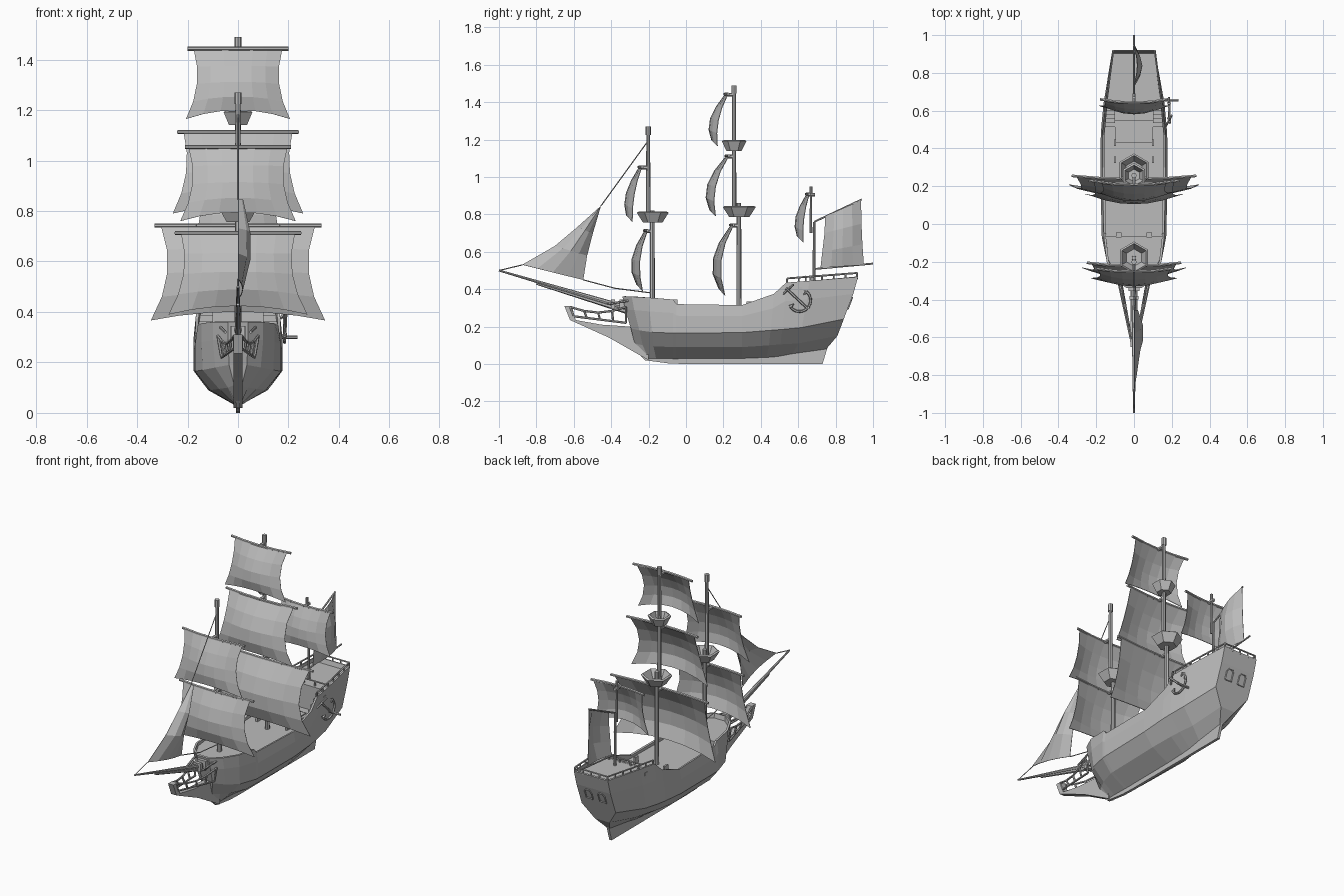
import bpy, bmesh, math
from mathutils import Vector

if "Cube" in bpy.data.objects:
    bpy.data.objects.remove(bpy.data.objects["Cube"])

grey = bpy.data.materials.new("plain_grey")
grey.use_nodes = True
grey.diffuse_color = (0.5, 0.5, 0.5, 1)
grey.node_tree.nodes["Principled BSDF"].inputs["Base Color"].default_value = (0.5, 0.5, 0.5, 1)


def finish(name, bm, thick=0, recalc=True):
    if recalc:
        bmesh.ops.recalc_face_normals(bm, faces=bm.faces)
    me = bpy.data.meshes.new(name)
    bm.to_mesh(me)
    bm.free()
    me.materials.append(grey)
    ob = bpy.data.objects.new(name, me)
    bpy.context.collection.objects.link(ob)
    if thick:
        mod = ob.modifiers.new("thickness", "SOLIDIFY")
        mod.thickness = thick
        mod.offset = -1
    return ob


def grid(bm, rows):
    vs = [[bm.verts.new(p) for p in row] for row in rows]
    for a, b in zip(vs, vs[1:]):
        for i in range(len(a) - 1):
            bm.faces.new((a[i], a[i + 1], b[i + 1], b[i]))
    return vs


def tubes(name, paths, r0, r1=None, sides=6):
    """Round bars along paths, tapering from r0 to r1."""
    r1 = r0 if r1 is None else r1
    bm = bmesh.new()
    for path in paths:
        pts = [Vector(p) for p in path]
        n = len(pts) - 1
        for i in range(n):
            a, b = pts[i], pts[i + 1]
            rot = (b - a).to_track_quat("Z", "Y").to_matrix().to_4x4()
            rot.translation = (a + b) / 2
            bmesh.ops.create_cone(bm, cap_ends=True, segments=sides, depth=(b - a).length, matrix=rot,
                                  radius1=r0 + (r1 - r0) * i / n, radius2=r0 + (r1 - r0) * (i + 1) / n)
    return finish(name, bm)


def boxes(name, items):
    """Boxes given as (centre, size)."""
    bm = bmesh.new()
    for c, s in items:
        vs = bmesh.ops.create_cube(bm, size=1)["verts"]
        for v in vs:
            v.co = Vector(c) + Vector([v.co[k] * s[k] for k in range(3)])
    return finish(name, bm)


def slab(name, outline, half):
    """Upright plate from a (y, z) outline."""
    bm = bmesh.new()
    left, right = ([bm.verts.new((s * half, y, z)) for y, z in outline] for s in (1, -1))
    bm.faces.new(left)
    bm.faces.new(right)
    for i in range(len(left)):
        bm.faces.new((left[i - 1], left[i], right[i], right[i - 1]))
    return finish(name, bm)


# Hull stations: rail y, keel y, rail (half width, z), wale (half width, z), bilge (half width, z), keel z
stations = [
    (-.34, -.24, .04, .36, .035, .19, .015, .11, .04),
    (-.29, -.20, .10, .36, .09, .18, .04, .10, .03),
    (-.20, -.16, .145, .355, .14, .17, .075, .095, .03),
    (-.07, -.07, .16, .345, .17, .165, .11, .09, .028),
    (-.05, -.05, .16, .32, .172, .165, .11, .09, .028),
    (.30, .30, .168, .315, .177, .168, .118, .09, .03),
    (.47, .43, .168, .375, .176, .18, .105, .10, .035),
    (.535, .49, .162, .435, .172, .185, .095, .105, .04),
    (.66, .57, .15, .445, .16, .195, .08, .11, .055),
    (.92, .75, .115, .465, .115, .24, .05, .15, .08)]
rows = []
for yt, yk, wt, zt, w2, z2, w1, z1, z0 in stations:
    side = [(wt, zt, 1), (max(wt, w2), z2 + .6 * (zt - z2), .85), (w2, z2, .55), (w1, z1, .35), (.008, z0, 0)]
    half = [(x, yk + (yt - yk) * f, z) for x, z, f in side]
    rows.append(half + [(-x, y, z) for x, y, z in reversed(half)])
bm = bmesh.new()
vs = grid(bm, rows)
for ring in (vs[0], vs[-1]):
    for i in range(4):
        bm.faces.new((ring[i], ring[i + 1], ring[8 - i], ring[9 - i]))
finish("hull", bm, .012)


def rail(y, col):
    for a, b in zip(stations, stations[1:]):
        if a[0] <= y <= b[0]:
            return a[col] + (b[col] - a[col]) * (y - a[0]) / (b[0] - a[0])


# Decks and bulkheads
for name, y0, y1, z in (("fore_deck", -.33, -.07, .335), ("main_deck", -.07, .64, .295), ("poop_deck", .62, .91, .44)):
    ys = sorted({y0, y1} | {s[0] for s in stations if y0 < s[0] < y1})
    bm = bmesh.new()
    grid(bm, [[(s * (rail(y, 2) - .002), y, z) for s in (1, -1)] for y in ys])
    finish(name, bm)
boxes("bulkheads", [((0, -.07, .315), (.31, .01, .045)), ((0, .625, .367), (.29, .012, .148))])

# Deck fittings
boxes("hatch", [((0, .49, .3), (.2, .12, .02)), ((0, .49, .312), (.17, .09, .01))])
boxes("stairs", [((s * .13, .525 + .022 * i, .305 + .012 * i), (.06, .022, .02 + .024 * i))
                 for s in (1, -1) for i in range(5)])
boxes("ladders", [((s * .08, -.06, .32), (.03, .03, .05)) for s in (1, -1)])
boxes("bitts", [((s * .1, y, .315), (.012, .035, .04)) for s in (1, -1) for y in (.34, .43)])

# Keel and beak
slab("keel", [(-.25, .05), (-.22, .02), (-.09, .003), (0, 0), (.73, 0), (.76, .1), (.36, .05)], .008)
slab("beak", [(-.65, .31), (-.61, .31), (-.59, .235), (-.45, .21), (-.3, .2), (-.2, .1), (-.2, .02), (-.41, .14), (-.62, .235)], .018)
bars = []
for s in (1, -1):
    top = [(s * (.015 + .065 * t), -.62 + .3 * t, .305 - .03 * math.sin(math.pi * t)) for t in (0, .25, .5, .75, 1)]
    low = [(s * (.015 + .05 * t), -.6 + .28 * t, .255 - .035 * t) for t in (0, .25, .5, .75, 1)]
    bars += [top, low] + [[a, b] for a, b in zip(top, low)]
    bars += [[(s * .05, -.42, .32), (s * .07, -.3, .34)]]
tubes("beak_rails", bars, .006)

# Bowsprit
tubes("bowsprit", [[(0, -1, .5), (0, -.3, .295)]], .005, .015, 8)
tubes("bowsprit_brace", [[(0, -.8, .43), (0, -.3, .275)]], .006, .013)
boxes("bowsprit_collar", [((0, -.39, .32), (.05, .02, .05)), ((0, -.34, .32), (.06, .03, .05))])

# Poop balustrade
bars = []
for s in (1, -1):
    path = [(s * (rail(y, 2) - .006), y, rail(y, 3)) for y in [.54 + .0625 * i for i in range(7)][:6] + [.915]]
    bars += [[p, (p[0], p[1], p[2] + .022)] for p in path]
    bars += [[(x, y, z + .022) for x, y, z in path]]
for y, z in ((.915, .465), (.64, .445)):
    w = rail(y, 2) - .006
    bars += [[(-w, y, z + .022), (w, y, z + .022)]]
    bars += [[(w * k / 2, y, z - .01), (w * k / 2, y, z + .022)] for k in (-1, 0, 1)]
tubes("poop_balustrade", bars, .005)

# Stern window frames
frames = []
for c in (.045, -.045):
    outline = [(-.022, .295), (-.022, .34), (-.012, .355), (.012, .355), (.022, .34), (.022, .295), (-.022, .295)]
    frames.append([(c + x, .8945 - .38 * (.375 - z) + .002, z) for x, z in outline])
tubes("stern_windows", frames, .004)

# Masts: lower pole y, bottom, top; upper pole y, bottom, top
for name, y, z0, z1, uy, u0, u1, r in (("fore", -.18, .3, .82, -.202, .76, 1.27, .014),
                                      ("main", .283, .28, .86, .257, .79, 1.49, .014),
                                      ("mizzen", .685, .42, .76, .668, .7, .95, .008)):
    tubes(name + "_lower_mast", [[(0, y, z0), (0, y, z1)]], r, r * .85, 8)
    tubes(name + "_upper_mast", [[(0, uy, u0), (0, uy, u1)]], r * .9, r * .7, 8)
    tubes(name + "_mast_cap", [[(0, uy, u1 - .045), (0, uy, u1)]], r, r, 8)

# Crow's nests
for name, y, z, r in (("fore_nest", -.178, .757, .085), ("main_nest", .285, .787, .088), ("upper_nest", .257, 1.14, .066)):
    bm = bmesh.new()
    bmesh.ops.create_cone(bm, cap_ends=True, segments=6, radius1=r * .62, radius2=r, depth=.052)
    bm.normal_update()
    bmesh.ops.delete(bm, geom=[f for f in bm.faces if f.normal.z > .9], context="FACES")
    ob = finish(name, bm, .012)
    ob.location = (0, y, z + .026)


def square_sail(name, yard, top, belly, foot, ws):
    """Yard half length, (y, z) of head and foot, belly y, half widths at head, waist and foot."""
    (y0, z0), (y1, z1) = top, foot

    def through(a, m, b, t):
        return a * (1 - t) * (1 - 2 * t) + 4 * m * t * (1 - t) + b * t * (2 * t - 1)
    rows = []
    for i in range(5):
        t = i / 4
        w, y = through(*ws, t), through(y0, belly + .04, y1, t)
        row = []
        for j in range(7):
            u = j / 3 - 1
            arch = 1 - u * u
            row.append((u * w, y - arch * (.015 + .03 * math.sin(math.pi * min(t * .8, 1))),
                        z0 + (z1 - z0) * t + .035 * arch * t * t))
        rows.append(row)
    bm = bmesh.new()
    grid(bm, rows)
    finish(name + "_sail", bm, .003, False)
    bar = [(yard * u, y0 - .018 * (1 - u * u), z0 + .003) for u in (-1, -.5, 0, .5, 1)]
    tubes(name + "_yard", [bar], .008)
    tubes(name + "_yard_tie", [[(0, y0 - .015, z0), (0, y0 + .03, z0)]], .01)


square_sail("fore_course", .25, (-.205, .71), -.285, (-.23, .39), (.225, .215, .275))
square_sail("fore_topsail", .21, (-.235, 1.05), -.315, (-.285, .76), (.195, .18, .228))
square_sail("main_course", .33, (.255, .74), .15, (.21, .367), (.305, .28, .345))
square_sail("main_topsail", .24, (.23, 1.11), .12, (.16, .79), (.215, .205, .258))
square_sail("main_topgallant", .2, (.225, 1.44), .135, (.17, 1.165), (.175, .162, .205))
square_sail("mizzen", .18, (.66, .905), .592, (.628, .65), (.165, .15, .185))


def loose_sail(name, edge_a, edge_b, bulge):
    """Sail stretched between two (y, z) edges, bellying to the left side."""
    rows = []
    for i, (a, b) in enumerate(zip(edge_a, edge_b)):
        t = i / (len(edge_a) - 1)
        rows.append([(bulge * math.sin(math.pi * k / 4) * (.35 + .65 * math.sin(math.pi * t)),
                      a[0] + (b[0] - a[0]) * k / 4, a[1] + (b[1] - a[1]) * k / 4) for k in range(5)])
    bm = bmesh.new()
    grid(bm, rows)
    bmesh.ops.remove_doubles(bm, verts=bm.verts, dist=.0005)
    finish(name, bm, .003, False)


# Spanker and jib
loose_sail("spanker_sail", [(.745, .79), (.742, .7), (.73, .6), (.72, .515)],
           [(.935, .875), (.937, .75), (.942, .64), (.95, .53)], .045)
tubes("spanker_spars", [[(0, .685, .76), (0, .94, .88)], [(0, .685, .508), (0, 1, .537)]], .005)
loose_sail("jib_sail", [(-.455, .845), (-.58, .73), (-.7, .63), (-.875, .53)],
           [(-.455, .845), (-.5, .7), (-.53, .58), (-.55, .45)], .05)

# Ropes
tubes("ropes", [[(0, -.205, 1.19), (0, -.455, .845)], [(0, -.875, .53), (0, -1, .5)],
                [(0, -.55, .45), (.01, -.38, .405), (0, -.185, .38)]], .003, sides=4)

# Anchor hung on the left quarter
arms = [(.185, .607 + .06 * math.cos(a), .34 + .06 * math.sin(a))
        for a in [math.radians(-45 + 20 * k) for k in range(-5, 6)]]
tubes("anchor_arms", [arms], .007)
tubes("anchor_shank", [[(.19, .535, .405), (.185, .65, .297)]], .007)
tubes("anchor_stock", [[(.17, .52, .375), (.2, .575, .425)]], .006)
tubes("anchor_flukes", [[arms[0], (.19, .575, .32)], [arms[-1], (.19, .63, .37)]], .011, .003)
tubes("anchor_davit", [[(.15, .655, .3), (.235, .655, .3)]], .007)
